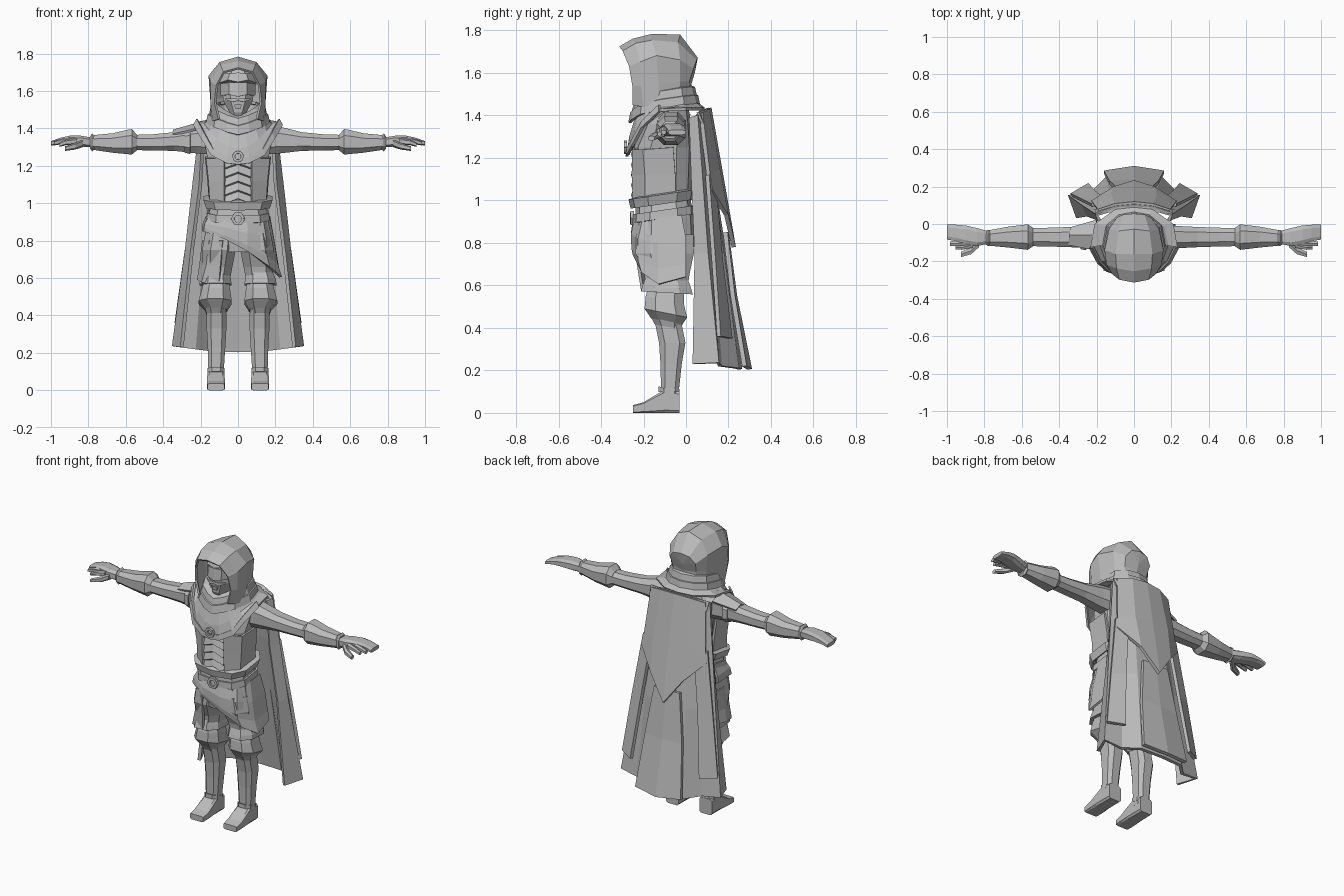
import bpy, bmesh, math

grey = bpy.data.materials.new("plain grey")
grey.diffuse_color = (0.5, 0.5, 0.5, 1)


def finish(name, bm, mirror=False, thick=0):
    bmesh.ops.recalc_face_normals(bm, faces=bm.faces)
    me = bpy.data.meshes.new(name)
    bm.to_mesh(me)
    bm.free()
    me.materials.append(grey)
    ob = bpy.data.objects.new(name, me)
    bpy.context.collection.objects.link(ob)
    if mirror:
        ob.modifiers.new("mirror", 'MIRROR').use_clip = True
    if thick:
        s = ob.modifiers.new("thickness", 'SOLIDIFY')
        s.thickness, s.offset = thick, 0
    return ob


def skin(bm, rows, closed):
    vs = [[bm.verts.new(p) for p in r] for r in rows]
    n = len(rows[0])
    for a, b in zip(vs, vs[1:]):
        for i in range(n if closed else n - 1):
            j = (i + 1) % n
            bm.faces.new((a[i], a[j], b[j], b[i]))
    return vs


def sheet(name, rows, thick=0.015, mirror=True):
    """Cloth from rows of points; the right half is mirrored."""
    bm = bmesh.new()
    skin(bm, rows, False)
    return finish(name, bm, mirror, thick)


def tube(name, stations, axis='z', n=8, p=0.8, tilt=0, mirror=False, cap=True, thick=0):
    """Loft of rounded sections: (position, centre 1, centre 2, radius 1, radius 2)."""
    sec = []
    for i in range(n):
        a = (i + 0.5) * math.tau / n
        sec.append([math.copysign(abs(f) ** p, f) for f in (math.cos(a), math.sin(a))])
    m = max(abs(s[0]) for s in sec)
    rows = []
    for t, c1, c2, r1, r2 in stations:
        row = []
        for u, v in sec:
            a, b = c1 + r1 * u / m, c2 + r2 * v / m
            row.append({'x': (t, a, b), 'y': (a, t, b),
                        'z': (a, b, t + tilt * (b - c2))}[axis])
        rows.append(row)
    bm = bmesh.new()
    vs = skin(bm, rows, True)
    if cap:
        bm.faces.new(vs[0])
        bm.faces.new(vs[-1])
    return finish(name, bm, mirror, thick)


def ring(name, centre, radius, thick, n=8, start=0):
    """Small upright ring facing forwards."""
    rows = []
    for i in range(n + 1):
        a = start + i * math.tau / n
        rows.append([(centre[0] + r * math.cos(a), centre[1] + d, centre[2] + r * math.sin(a))
                     for r, d in ((radius, 0), (radius, -thick), (radius * .6, -thick), (radius * .6, 0))])
    return sheet(name, rows, 0.004, False)


# Head and face
tube("head", [(1.42, 0, -.12, .05, .07), (1.485, 0, -.14, .045, .085), (1.55, 0, -.13, .08, .10),
              (1.66, 0, -.12, .088, .10), (1.72, 0, -.11, .06, .08)])
sheet("face_mask", [[(0, -.245, 1.57), (.045, -.235, 1.58), (.088, -.17, 1.575)],
                    [(0, -.238, 1.645), (.045, -.23, 1.645), (.09, -.17, 1.64)]], .01)
sheet("hair_fringe", [[(0, -.236, 1.645), (.05, -.23, 1.655), (.09, -.17, 1.64)],
                      [(0, -.22, 1.695), (.04, -.215, 1.69), (.07, -.16, 1.69)]], .02)
sheet("moustache", [[(0, -.24, 1.548), (.03, -.238, 1.541), (.065, -.215, 1.554)],
                    [(0, -.238, 1.558), (.03, -.238, 1.561), (.065, -.215, 1.56)]], .012)
tube("chin_beard", [(1.505, 0, -.225, .014, .012), (1.528, 0, -.228, .02, .012)], n=4)

# Hood, arches running from the front rim to the back of the head
hood = [[(0, -.31, 1.72), (.075, -.295, 1.70), (.112, -.265, 1.63), (.122, -.25, 1.54), (.10, -.25, 1.45)],
        [(0, -.25, 1.755), (.09, -.235, 1.735), (.142, -.215, 1.65), (.14, -.21, 1.54), (.13, -.20, 1.44)],
        [(0, -.16, 1.778), (.095, -.16, 1.75), (.152, -.14, 1.68), (.142, -.13, 1.55), (.14, -.13, 1.44)],
        [(0, -.03, 1.775), (.08, -.04, 1.74), (.128, -.03, 1.66), (.12, -.03, 1.56), (.11, -.04, 1.46)],
        [(0, .05, 1.67), (.055, .045, 1.66), (.088, .03, 1.62), (.08, .01, 1.56), (.07, .0, 1.47)],
        [(0, .035, 1.60), (0, .035, 1.60), (0, .035, 1.60), (0, .02, 1.55), (0, .02, 1.47)]]
sheet("hood", hood, .012)

# Layered scarf, dipping to a point in front
for name, s, low, hang in (("scarf_upper", .9, 1.415, .035), ("scarf_lower", 1.0, 1.365, .045)):
    outer = [(0, -.265, low), (.06, -.25, low + .015), (.125, -.21, low + .04), (.165, -.12, low + .06),
             (.145, -.01, low + .075), (.08, .045, low + .08), (0, .06, low + .08)]
    lower = [(x * s, -.1 + (y + .1) * s, z) for x, y, z in outer]
    upper = [(x * .95, -.1 + (y + .1) * .95, z + hang) for x, y, z in lower]
    inner = [(x * .72, -.1 + (y + .1) * .75, z + hang + .01) for x, y, z in lower]
    sheet(name, [lower, upper, inner], .014)

# Shoulder mantle draped to a low front edge, with a brooch
edge = [(0, -.272, 1.215), (.06, -.27, 1.222), (.14, -.245, 1.265), (.19, -.20, 1.35),
        (.232, -.12, 1.425), (.21, 0, 1.43), (.10, .075, 1.43), (0, .085, 1.43)]
mid = [(0, -.262, 1.29), (.05, -.26, 1.30), (.11, -.235, 1.34), (.15, -.19, 1.385),
       (.18, -.11, 1.42), (.16, -.01, 1.44), (.08, .05, 1.45), (0, .06, 1.45)]
top = [(x * .75, -.1 + (y + .1) * .85, min(z + .08, 1.46)) for x, y, z in mid]
sheet("mantle", [edge, mid, top], .014)
sheet("mantle_hem", [[(x * 1.02, y - .006, z - .008) for x, y, z in edge[:5]],
                     [(x * .94, y - .004, z + .025) for x, y, z in edge[:5]]], .012)
ring("brooch", (0, -.277, 1.25), .03, .014)

# Torso with pleated front panel
tube("torso", [(.96, 0, -.105, .145, .125), (1.02, 0, -.105, .14, .125), (1.12, 0, -.105, .15, .13),
               (1.25, 0, -.105, .165, .135), (1.36, 0, -.085, .185, .105), (1.43, 0, -.08, .14, .09)], n=10, p=.7)
pleats = []
for k in range(5):
    z = 1.01 + k * .048
    for y, dz in ((-.256, 0), (-.244, .04)):
        pleats.append([(0, y, z + dz + .014), (.07, y + .008, z + dz - .012)])
sheet("belly_panel", pleats, .006)
sheet("vest_panel", [[(.072, -.245, 1.0), (.072, -.25, 1.12), (.072, -.247, 1.24)],
                     [(.145, -.19, 1.0), (.152, -.19, 1.12), (.165, -.20, 1.24)],
                     [(.15, -.05, 1.03), (.157, -.05, 1.12), (.17, -.06, 1.25)]], .014)

# Belts and buckle
tube("upper_belt", [(.985, 0, -.11, .165, .14), (1.025, 0, -.11, .18, .15), (1.03, 0, -.11, .145, .12)],
     n=10, p=.7, tilt=.15, cap=False, thick=.012)
tube("lower_belt", [(.915, 0, -.105, .163, .14), (.955, 0, -.105, .16, .138)],
     n=10, p=.7, tilt=.15, cap=False, thick=.012)
ring("buckle", (0, -.245, .917), .036, .016, 6)

# Hips, wrapped skirt and side flap
tube("hips", [(.74, 0, -.10, .165, .125), (.83, 0, -.10, .175, .14), (.92, 0, -.10, .16, .135),
              (.99, 0, -.105, .145, .125)], n=10, p=.7)
sheet("wrap_skirt", [
    [(-.165, -.05, .93), (-.155, -.18, .92), (-.07, -.238, .91), (.05, -.238, .91), (.13, -.20, .91), (.165, -.12, .92), (.165, -.02, .93)],
    [(-.182, -.05, .89), (-.172, -.19, .89), (-.07, -.25, .87), (.05, -.252, .84), (.145, -.22, .82), (.188, -.13, .80), (.185, 0, .82)],
    [(-.186, -.05, .865), (-.176, -.195, .865), (-.07, -.252, .83), (.05, -.25, .775), (.15, -.22, .72), (.205, -.13, .68), (.205, 0, .70)],
    [(-.186, -.05, .85), (-.178, -.195, .85), (-.07, -.248, .81), (.05, -.244, .745), (.165, -.205, .66), (.228, -.13, .605), (.215, 0, .64)]],
    .014, False)
sheet("side_flap", [[(-.08, -.24, .80), (-.15, -.21, .80), (-.185, -.10, .80), (-.18, 0, .80)],
                    [(-.092, -.22, .67), (-.165, -.19, .67), (-.20, -.10, .67), (-.18, 0, .67)],
                    [(-.10, -.205, .575), (-.19, -.18, .575), (-.212, -.10, .59), (-.19, 0, .60)]], .014, False)

# Legs, knee cuffs, boots and feet
tube("thigh", [(.58, .115, -.09, .07, .095), (.66, .11, -.09, .08, .108), (.75, .102, -.10, .09, .137),
               (.84, .09, -.10, .085, .135)], mirror=True)
tube("thigh_cuff", [(.565, .12, -.09, .086, .122), (.59, .12, -.09, .082, .115), (.645, .115, -.09, .065, .095)],
     tilt=-.06, mirror=True)
tube("knee_puff", [(.425, .115, -.09, .055, .07), (.47, .122, -.095, .088, .10), (.53, .118, -.10, .076, .09),
                   (.60, .115, -.09, .06, .08)], tilt=-.2, mirror=True)
tube("boot_cuff", [(.405, .118, -.085, .05, .06), (.435, .118, -.09, .06, .073), (.44, .118, -.09, .05, .06)],
     tilt=-.15, mirror=True)
tube("boot", [(.06, .117, -.075, .044, .045), (.12, .117, -.075, .042, .043), (.23, .115, -.07, .047, .05),
              (.33, .115, -.065, .053, .062), (.43, .115, -.085, .052, .062)], p=.65, mirror=True)
tube("foot", [(-.03, .118, .05, .044, .05), (-.10, .118, .055, .045, .055), (-.15, .118, .04, .047, .04),
              (-.20, .118, .025, .048, .025), (-.25, .118, .018, .046, .018)], 'y', p=.3, mirror=True)
tube("ankle_strap", [(.085, .117, -.08, .046, .05), (.11, .117, -.08, .046, .05)], tilt=-.3, mirror=True)

# Arms, bracers and hands
tube("arm", [(.12, -.07, 1.34, .07, .08), (.22, -.07, 1.338, .06, .072), (.34, -.07, 1.33, .054, .05),
             (.46, -.07, 1.325, .05, .043), (.58, -.07, 1.325, .048, .04)], 'x', mirror=True)
tube("bracer", [(.54, -.07, 1.325, .05, .042), (.568, -.07, 1.328, .068, .068), (.585, -.07, 1.328, .066, .066),
                (.67, -.07, 1.322, .056, .052), (.785, -.075, 1.325, .04, .038)], 'x', mirror=True)
tube("wrist_cuff", [(.765, -.075, 1.325, .038, .036), (.78, -.075, 1.325, .043, .048), (.79, -.075, 1.325, .036, .034)],
     'x', mirror=True)
tube("palm", [(.78, -.072, 1.325, .034, .026), (.84, -.07, 1.332, .048, .029), (.90, -.058, 1.337, .05, .024),
              (.95, -.048, 1.333, .044, .017), (1.0, -.043, 1.32, .04, .012)], 'x', p=.6, mirror=True)
tube("middle_finger", [(.88, -.096, 1.337, .015, .016), (.93, -.103, 1.333, .014, .014), (.985, -.105, 1.32, .012, .01)],
     'x', n=6, mirror=True)
tube("index_finger", [(.86, -.11, 1.33, .016, .016), (.92, -.125, 1.325, .013, .013), (.955, -.125, 1.312, .01, .01)],
     'x', n=6, mirror=True)
tube("thumb", [(.83, -.105, 1.32, .02, .018), (.87, -.142, 1.305, .019, .016), (.925, -.163, 1.292, .014, .011)],
     'x', n=6, mirror=True)

# Wrap around one upper arm
tube("arm_wrap", [(-.285, -.07, 1.33, .06, .055), (-.255, -.07, 1.33, .066, .062)], 'x', cap=False, thick=.01)
sheet("shoulder_flap", [[(-.20, -.14, 1.40), (-.20, -.06, 1.43), (-.20, .02, 1.40)],
                        [(-.35, -.11, 1.365), (-.345, -.06, 1.388), (-.34, -.02, 1.365)]], .012, False)

# Main cape flaring to the hem
cape = [[(0, .085, 1.43), (.08, .08, 1.43), (.14, .07, 1.42), (.20, .05, 1.40), (.185, .02, 1.39)],
        [(0, .125, 1.10), (.10, .12, 1.10), (.16, .09, 1.10), (.235, .075, 1.10), (.20, .03, 1.10)],
        [(0, .18, .75), (.12, .17, .75), (.19, .12, .75), (.275, .10, .75), (.245, .045, .75)],
        [(0, .255, .205), (.15, .24, .21), (.23, .16, .22), (.345, .15, .235), (.30, .035, .23)]]
sheet("cape", cape, .02)

# Back panel, side strips and pointed upper layer
sheet("cape_back_panel", [[(0, .19, .85), (.09, .185, .85)], [(0, .23, .55), (.13, .22, .55)],
                          [(0, .30, .205), (.16, .275, .22)]], .022)
sheet("cape_side_strip", [[(.15, .13, 1.10), (.225, .10, 1.12)], [(.20, .165, .72), (.285, .13, .72)],
                          [(.24, .21, .35), (.335, .155, .36)]], .02)
sheet("cape_upper_layer", [[(0, .11, 1.435), (.10, .10, 1.43), (.19, .07, 1.41)],
                           [(0, .16, 1.15), (.12, .15, 1.15), (.215, .105, 1.12)],
                           [(0, .225, .78), (.11, .19, .93), (.225, .115, 1.05)]], .02)
sheet("cape_shoulder_band", [[(0, .122, 1.385), (.10, .11, 1.38), (.20, .078, 1.36)],
                             [(0, .10, 1.435), (.10, .09, 1.43), (.205, .055, 1.415)]], .012)
